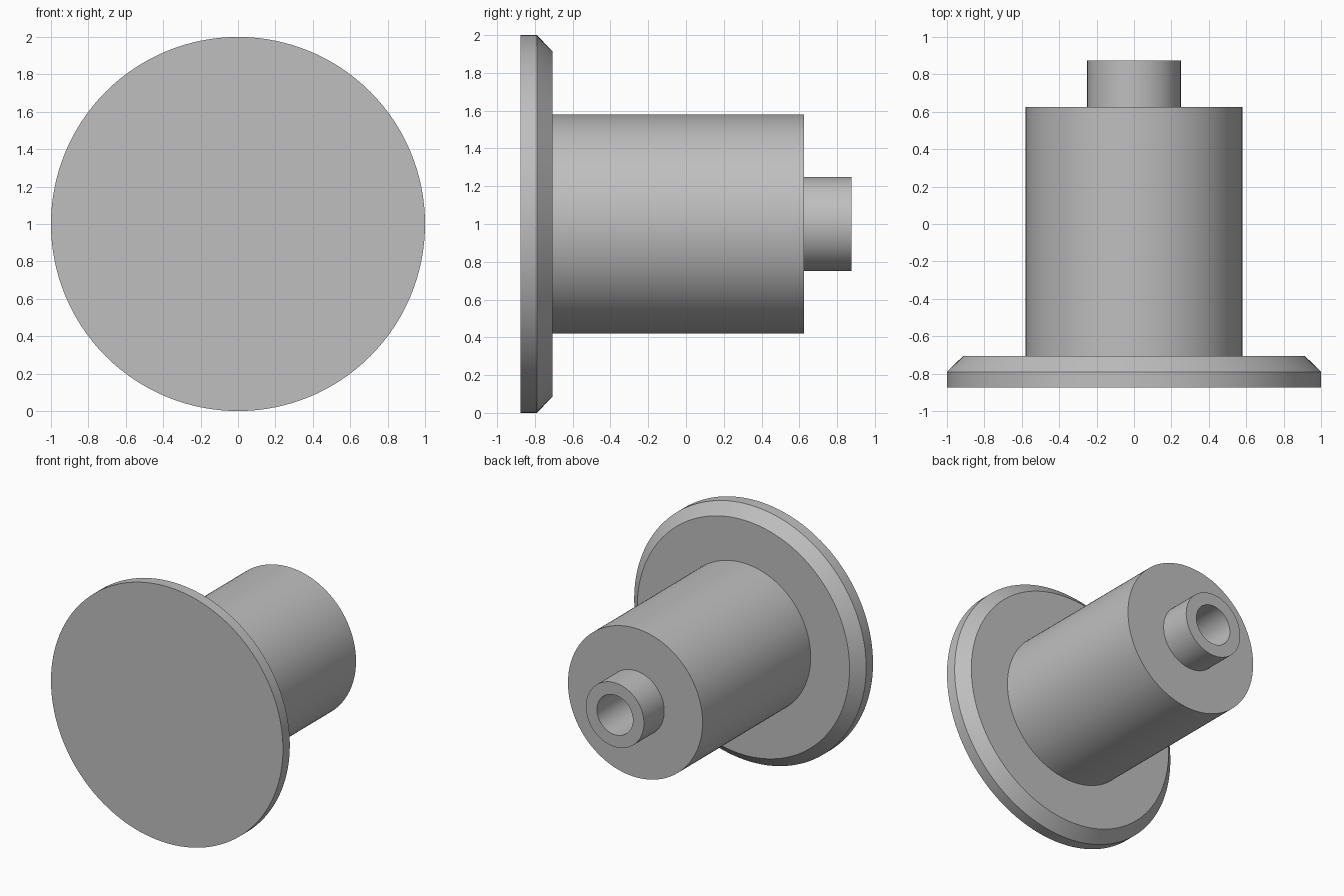
import bpy, bmesh, math
from mathutils import Vector

cube = bpy.data.objects.get("Cube")
if cube:
    bpy.data.objects.remove(cube, do_unlink=True)

grey = bpy.data.materials.new("plain grey")
grey.use_nodes = True
colour = (0.52, 0.52, 0.52, 1)
grey.diffuse_color = colour
grey.node_tree.nodes["Principled BSDF"].inputs["Base Color"].default_value = colour

AXIS_Z = 1.0
SEGMENTS = 128


def lathe(name, profile, closed=False):
    """Turn (radius, y) points about the horizontal axis."""
    bm = bmesh.new()
    verts = [bm.verts.new((r, y, 0)) for r, y in profile]
    edges = [bm.edges.new(pair) for pair in zip(verts, verts[1:])]
    if closed:
        edges.append(bm.edges.new((verts[-1], verts[0])))
    bmesh.ops.spin(bm, geom=verts + edges, cent=Vector(), axis=Vector((0, 1, 0)),
                   angle=math.tau, steps=SEGMENTS, use_duplicate=False)
    bmesh.ops.remove_doubles(bm, verts=bm.verts, dist=0.0005)
    bmesh.ops.recalc_face_normals(bm, faces=bm.faces)
    mesh = bpy.data.meshes.new(name)
    bm.to_mesh(mesh)
    bm.free()
    mesh.materials.append(grey)
    obj = bpy.data.objects.new(name, mesh)
    obj.location.z = AXIS_Z
    bpy.context.collection.objects.link(obj)
    bpy.ops.object.select_all(action='DESELECT')
    obj.select_set(True)
    bpy.context.view_layer.objects.active = obj
    bpy.ops.object.shade_smooth_by_angle(angle=math.radians(30))
    return obj


front, rim, flange_back = -0.875, -0.79, -0.707
barrel_back, stub_back = 0.625, 0.875
bore, bore_floor, sink = 0.155, 0.0, 0.02

# Round front plate with a chamfered back edge
lathe("front_flange", [(0, front), (1, front), (1, rim),
                       (0.915, flange_back), (0, flange_back)])

# Main barrel, with the blind bore continuing into it
lathe("barrel", [(0, flange_back - sink), (0.58, flange_back - sink),
                 (0.58, barrel_back), (bore, barrel_back),
                 (bore, bore_floor), (0, bore_floor)])

# Hollow stub at the back
lathe("rear_stub", [(0.25, barrel_back - sink), (0.25, stub_back),
                    (bore, stub_back), (bore, barrel_back - sink)], closed=True)
